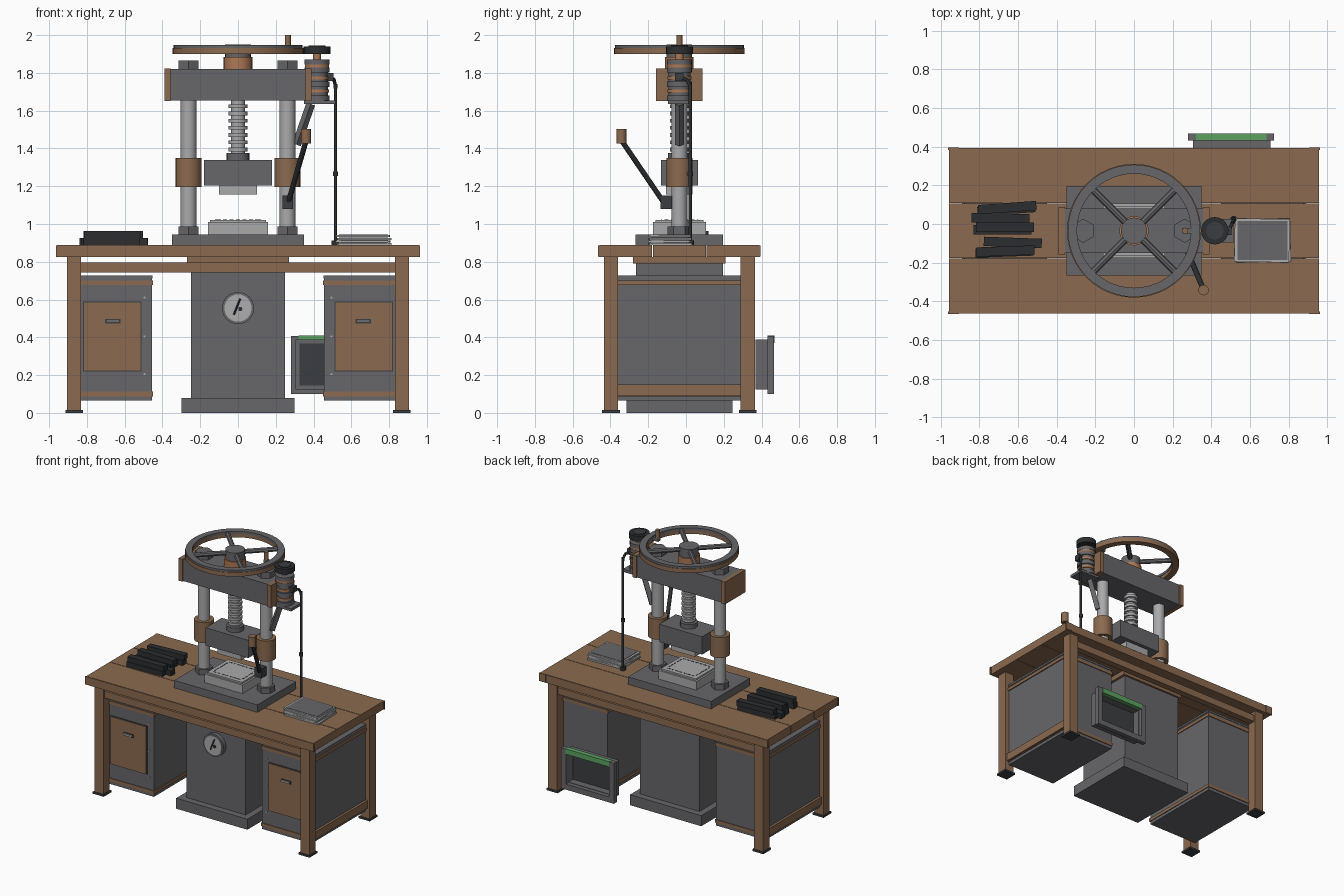
import bpy, bmesh, math
from mathutils import Vector, Matrix

if "Cube" in bpy.data.objects:
    bpy.data.objects.remove(bpy.data.objects["Cube"])

CY = -0.035  # centre line of the press and bench


def material(name, r, g, b):
    m = bpy.data.materials.new(name)
    m.use_nodes = True
    m.diffuse_color = (r, g, b, 1)
    m.node_tree.nodes["Principled BSDF"].inputs["Base Color"].default_value = (r, g, b, 1)
    return m


WOOD = material("brown wood", 0.26, 0.145, 0.08)
IRON = material("grey iron", 0.135, 0.135, 0.145)
DARK = material("charcoal", 0.045, 0.048, 0.052)
BLACK = material("black iron", 0.025, 0.027, 0.029)
STEEL = material("light steel", 0.40, 0.40, 0.41)
COPPER = material("copper", 0.42, 0.19, 0.09)
GREEN = material("green", 0.11, 0.36, 0.12)
PAPER = material("pale paper", 0.42, 0.42, 0.42)


def finish(name, bm, mat, smooth=False):
    bmesh.ops.recalc_face_normals(bm, faces=bm.faces)
    me = bpy.data.meshes.new(name)
    bm.to_mesh(me)
    bm.free()
    me.materials.append(mat)
    ob = bpy.data.objects.new(name, me)
    bpy.context.collection.objects.link(ob)
    if smooth:
        bpy.ops.object.select_all(action='DESELECT')
        ob.select_set(True)
        bpy.context.view_layer.objects.active = ob
        bpy.ops.object.shade_smooth_by_angle(angle=math.radians(35))
    return ob


def box(name, mat, x, y, z, spin=0.0):
    """Box from (low, high) ranges, turned about its own vertical axis."""
    bm = bmesh.new()
    size = Matrix.Diagonal((x[1] - x[0], y[1] - y[0], z[1] - z[0], 1))
    mid = Vector((sum(x) / 2, sum(y) / 2, sum(z) / 2))
    place = Matrix.Translation(mid) @ Matrix.Rotation(math.radians(spin), 4, 'Z')
    bmesh.ops.create_cube(bm, size=1, matrix=place @ size)
    return finish(name, bm, mat)


def around(c, half):
    return (c - half, c + half)


def sided(side, a, b):
    return tuple(sorted((side * a, side * b)))


def rod(name, mat, p, q, r, sides=24, smooth=True):
    p, q = Vector(p), Vector(q)
    bm = bmesh.new()
    turn = (q - p).to_track_quat('Z', 'Y').to_matrix().to_4x4()
    bmesh.ops.create_cone(bm, cap_ends=True, segments=sides, radius1=r, radius2=r,
                          depth=(q - p).length, matrix=Matrix.Translation((p + q) / 2) @ turn)
    return finish(name, bm, mat, smooth)


def post(name, mat, x, z, r, sides=24, y=CY):
    return rod(name, mat, (x, y, z[0]), (x, y, z[1]), r, sides, sides > 8)


def ring(name, mat, inner, outer, z, sides=48):
    """Flat ring of rectangular section about the screw axis."""
    bm = bmesh.new()
    loop = [bm.verts.new((r, 0, h)) for r, h in
            ((inner, z[0]), (outer, z[0]), (outer, z[1]), (inner, z[1]))]
    edges = [bm.edges.new((loop[i], loop[(i + 1) % 4])) for i in range(4)]
    bmesh.ops.spin(bm, geom=loop + edges, cent=(0, 0, 0), axis=(0, 0, 1),
                   angle=math.tau, steps=sides, use_merge=True)
    bmesh.ops.remove_doubles(bm, verts=bm.verts, dist=0.0001)
    bmesh.ops.translate(bm, verts=bm.verts, vec=(0, CY, 0))
    return finish(name, bm, mat, True)


# Bench top: three planks, edge strips and corner caps
for i in (-1, 0, 1):
    box("top_plank", WOOD, (-0.957, 0.957), around(CY + i * 0.284, 0.14), (0.825, 0.888))
for s in (-1, 1):
    box("edge_strip", WOOD, (-0.963, 0.963), around(CY + s * 0.424, 0.003), (0.825, 0.885))
    for t in (-1, 1):
        box("corner_cap", WOOD, sided(s, 0.905, 0.963), around(CY + t * 0.424, 0.006), (0.828, 0.887))

# Legs, feet and rails
for s in (-1, 1):
    for t in (-1, 1):
        y = CY + t * 0.362
        box("leg", WOOD, sided(s, 0.83, 0.905), around(y, 0.038), (0.012, 0.825))
        box("foot", DARK, sided(s, 0.82, 0.913), around(y, 0.047), (0, 0.014))
    box("long_rail", WOOD, (-0.83, 0.83), around(CY + s * 0.362, 0.025), (0.742, 0.795))
    box("side_stretcher", WOOD, sided(s, 0.85, 0.89), around(CY, 0.33), (0.092, 0.15))

# Cabinets with trim bands, doors, pulls and rivets
for s in (-1, 1):
    box("cabinet", IRON, sided(s, 0.456, 0.872), around(CY, 0.325), (0.065, 0.725))
    box("cabinet_lid", IRON, sided(s, 0.452, 0.876), around(CY, 0.328), (0.712, 0.727))
    for z in (0.1, 0.688):
        box("trim_band", WOOD, sided(s, 0.45, 0.88), around(CY, 0.331), around(z, 0.012))
    front = CY - 0.325
    box("door_gap", DARK, sided(s, 0.511, 0.82), (front - 0.003, front), (0.22, 0.59))
    box("door", WOOD, sided(s, 0.516, 0.815), (front - 0.01, front), (0.225, 0.585))
    box("door_pull_back", DARK, sided(s, 0.622, 0.704), (front - 0.014, front), (0.474, 0.498))
    box("door_pull", STEEL, sided(s, 0.627, 0.699), (front - 0.026, front), (0.48, 0.493))
    for z in (0.205, 0.405, 0.61):
        rod("rivet", STEEL, (s * 0.495, front, z), (s * 0.495, front - 0.006, z), 0.006, 8)

# Pedestal under the bench
box("pedestal_base", IRON, (-0.3, 0.3), around(CY, 0.28), (0, 0.08))
box("pedestal", IRON, (-0.25, 0.25), around(CY, 0.23), (0.08, 0.79))
box("pedestal_cap", WOOD, (-0.27, 0.27), around(CY, 0.245), (0.79, 0.825))

# Pressure gauge
face = CY - 0.23
rod("gauge_case", IRON, (0, face, 0.555), (0, face - 0.03, 0.555), 0.085, 32)
rod("gauge_dial", PAPER, (0, face, 0.555), (0, face - 0.034, 0.555), 0.072, 32)
rod("gauge_needle", BLACK, (-0.022, face - 0.036, 0.52), (0.012, face - 0.036, 0.605), 0.005, 6)
rod("gauge_hub", BLACK, (0.012, face - 0.03, 0.55), (0.012, face - 0.04, 0.55), 0.011, 12)

# Framed bin behind the right cabinet
box("bin_panel", DARK, (0.32, 0.69), (0.372, 0.38), (0.14, 0.37))
for x in ((0.305, 0.325), (0.685, 0.705)):
    box("bin_wall", IRON, x, (0.368, 0.435), (0.125, 0.388))
for z in ((0.125, 0.145), (0.368, 0.388)):
    box("bin_wall", IRON, (0.305, 0.705), (0.368, 0.435), z)
for x in ((0.28, 0.32), (0.685, 0.725)):
    box("bin_frame_side", IRON, x, (0.432, 0.467), (0.1, 0.408))
box("bin_frame_bottom", IRON, (0.32, 0.685), (0.432, 0.467), (0.1, 0.142))
box("bin_green_bar", GREEN, (0.32, 0.685), (0.432, 0.468), (0.37, 0.41))

# Press bed and lower die with a dashed border
box("bed_plate", IRON, (-0.35, 0.35), around(CY, 0.232), (0.888, 0.945))
box("lower_die", STEEL, (-0.16, 0.16), around(CY, 0.14), (0.945, 1.01))
box("die_top", STEEL, (-0.147, 0.147), around(CY, 0.127), (1.01, 1.022))
for i in range(-3, 4):
    for s in (-1, 1):
        box("die_dash", DARK, around(i * 0.034, 0.011), around(CY + s * 0.095, 0.003), (1.02, 1.024))
        if abs(i) < 3:
            box("die_dash", DARK, around(s * 0.118, 0.003), around(CY + i * 0.034, 0.011), (1.02, 1.024))

# Guide columns, sleeves and nuts
for s in (-1, 1):
    x = s * 0.262
    post("guide_column", STEEL, x, (0.945, 1.66), 0.042)
    post("column_foot", IRON, x, (0.945, 0.987), 0.062, 6)
    post("guide_sleeve", WOOD, x, (1.195, 1.35), 0.069, 20)
    post("top_nut", IRON, x, (1.82, 1.865), 0.062, 6)

# Moving platen, punch and threaded screw
box("platen", IRON, (-0.18, 0.18), around(CY, 0.098), (1.205, 1.34))
box("punch", STEEL, (-0.1, 0.1), around(CY, 0.07), (1.155, 1.205))
post("screw_collar", IRON, 0, (1.34, 1.375), 0.06)
post("screw", STEEL, 0, (1.36, 1.66), 0.037)
for i in range(7):
    post("screw_thread", STEEL, 0, around(1.395 + i * 0.038, 0.01), 0.05)

# Crosshead
box("crosshead", IRON, (-0.357, 0.357), around(CY, 0.115), (1.655, 1.82))
for s in (-1, 1):
    box("crosshead_end", WOOD, sided(s, 0.357, 0.39), around(CY, 0.123), (1.652, 1.822))

# Handwheel
post("screw_nut", COPPER, 0, (1.82, 1.885), 0.076)
post("wheel_hub", IRON, 0, (1.885, 1.95), 0.068)
ring("wheel_rim", IRON, 0.295, 0.342, (1.928, 1.947))
ring("wheel_band", WOOD, 0.298, 0.346, (1.9, 1.932))
for k in range(4):
    a = math.radians(45 + 90 * k)
    d = Vector((math.cos(a), math.sin(a), 0))
    hub = Vector((0, CY, 1.926))
    rod("wheel_spoke", IRON, hub + d * 0.05, hub + d * 0.31, 0.018, 8)
box("peg_arm", IRON, (0.25, 0.32), around(CY, 0.014), (1.915, 1.94))
post("wheel_peg", WOOD, 0.264, (1.935, 2.0), 0.016, 12)

# Motor, its shelf and brace
MX = 0.418
box("motor_shelf", IRON, (0.35, 0.515), around(CY, 0.06), (1.635, 1.655))
rod("shelf_brace", IRON, (0.385, CY, 1.635), (0.31, CY, 1.42), 0.024, 4, False)
post("motor_body", IRON, MX, (1.655, 1.87), 0.058)
for z in (1.667, 1.74, 1.815, 1.858):
    post("motor_collar", IRON, MX, around(z, 0.014), 0.066)
for z in (1.703, 1.772, 1.837):
    post("motor_coil", COPPER, MX, around(z, 0.008), 0.064)
post("motor_shaft", COPPER, MX, (1.87, 1.9), 0.022)
post("motor_pulley", BLACK, MX, (1.9, 1.94), 0.071, 20)
post("pulley_cap", DARK, MX, (1.94, 1.945), 0.045, 20)

# Supply pipe
box("pipe_outlet", DARK, (0.47, 0.505), around(CY, 0.022), (1.757, 1.8))
path = [(0.49, CY, 1.775), (0.508, 0.005, 1.765), (0.516, 0.022, 1.73), (0.516, 0.022, 0.89)]
for p, q in zip(path, path[1:]):
    rod("pipe", BLACK, p, q, 0.009, 12)
for z, r in ((1.265, 0.014), (0.9, 0.02), (1.73, 0.011)):
    post("pipe_fitting", BLACK, 0.516, around(z, 0.012), r, 12, 0.022)

# Hand lever
box("lever_pivot", DARK, (0.235, 0.292), (-0.135, -0.075), (1.08, 1.15))
rod("lever_arm", BLACK, (0.265, -0.115, 1.11), (0.36, -0.34, 1.44), 0.014, 12)
post("lever_grip", WOOD, 0.36, (1.425, 1.502), 0.027, 16, -0.342)

# Dark bars stacked on the bench
lower = ((-0.66, 0.075, 4), (-0.69, 0.03, -1), (-0.68, -0.03, 0), (-0.627, -0.095, -2), (-0.67, -0.145, 2))
upper = ((-0.655, 0.085, 4), (-0.667, -0.017, 0), (-0.665, -0.14, 2))
for z, bars in ((0.888, lower), (0.926, upper)):
    for x, y, spin in bars:
        box("dark_bar", BLACK, around(x, 0.15), around(y, 0.024), (z, z + 0.038), spin)

# Stack of sheets
for i in range(4):
    z = 0.888 + i * 0.014
    box("sheet", PAPER, around(0.668 - (i % 2) * 0.006, 0.142), around(-0.085, 0.112),
        (z, z + 0.011), (2, -2, 1, -1)[i])
    box("sheet_gap", IRON, around(0.665, 0.13), around(-0.085, 0.1), (z, z + 0.0135))
